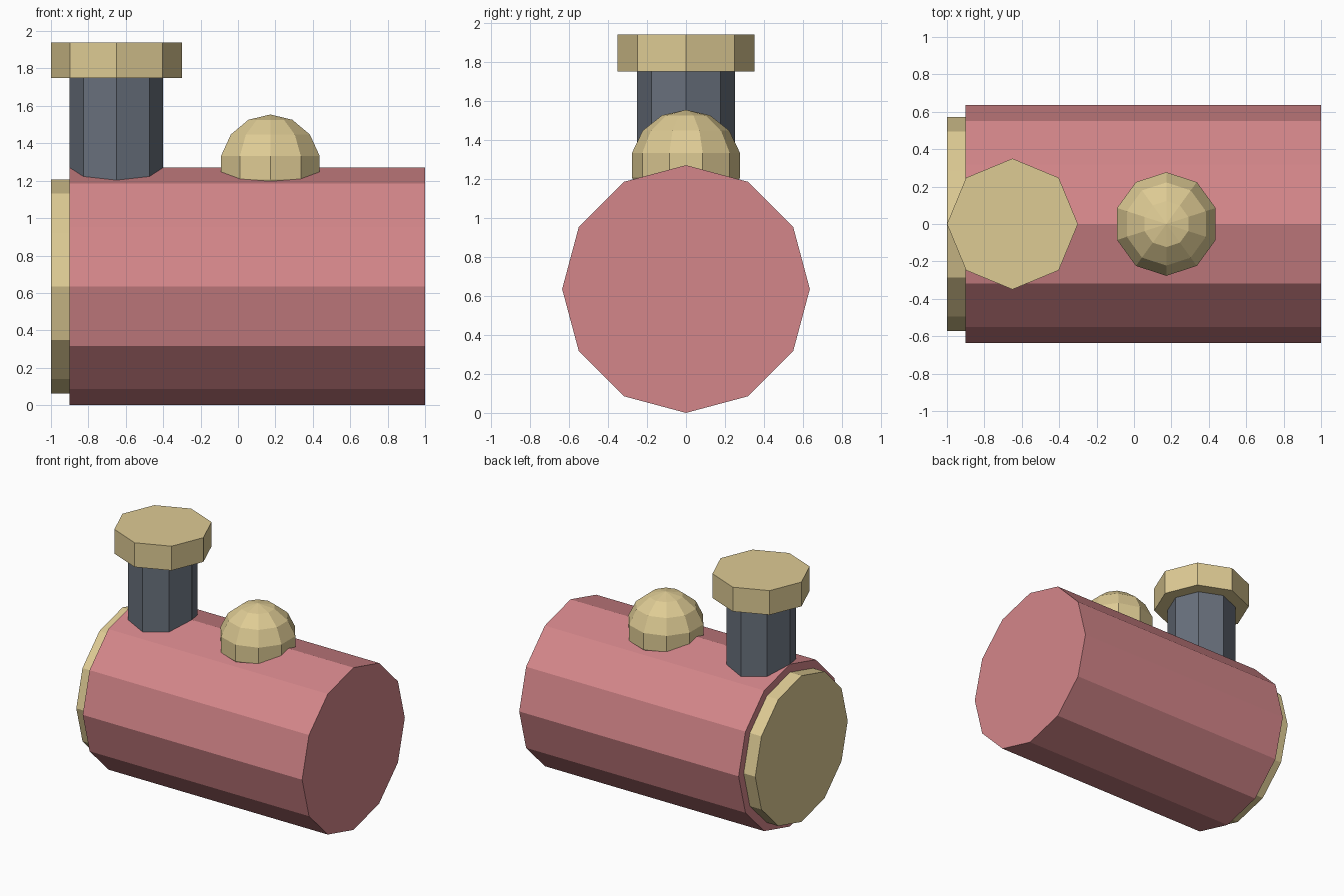
import bpy, math

if "Cube" in bpy.data.objects:
    bpy.data.objects.remove(bpy.data.objects["Cube"])


def material(name, rgb):
    """Flat colour given as sRGB 0-255, stored as linear."""
    m = bpy.data.materials.new(name)
    lin = [((c / 255 + 0.055) / 1.055) ** 2.4 for c in rgb]
    m.diffuse_color = (*lin, 1.0)
    m.use_nodes = True
    m.node_tree.nodes["Principled BSDF"].inputs["Base Color"].default_value = m.diffuse_color
    return m


RED = material("dusty_red", (212, 134, 138))
BRASS = material("pale_brass", (222, 203, 148))
IRON = material("iron_grey", (104, 112, 124))


def finish(name, mat):
    ob = bpy.context.object
    ob.name = name
    ob.data.name = name
    ob.data.materials.append(mat)
    return ob


def cylinder(name, mat, sides, radius, start, end, axis="Z", at=(0, 0)):
    """Prism from start to end along X (at = y, z) or Z (at = x, y)."""
    mid = (start + end) / 2
    loc = (mid, *at) if axis == "X" else (*at, mid)
    rot = (0, math.pi / 2, 0) if axis == "X" else (0, 0, 0)
    bpy.ops.mesh.primitive_cylinder_add(vertices=sides, radius=radius,
                                        depth=end - start, location=loc, rotation=rot)
    return finish(name, mat)


R = 0.635  # boiler radius, also its axis height

# Boiler barrel and the round door on its left end
cylinder("boiler", RED, 12, R, -0.90, 1.0, "X", (0, R))
cylinder("boiler_door", BRASS, 12, 0.572, -1.0, -0.90, "X", (0, R))

# Chimney sunk into the boiler, with a wider cap
cylinder("chimney", IRON, 8, 0.25, 1.10, 1.75, at=(-0.65, 0))
cylinder("chimney_cap", BRASS, 8, 0.35, 1.75, 1.94, at=(-0.65, 0))

# Steam dome: low-poly sphere centred on the boiler's top ridge
bpy.ops.mesh.primitive_uv_sphere_add(segments=10, ring_count=7, radius=0.284,
                                     location=(0.173, 0, 2 * R))
finish("steam_dome", BRASS)
